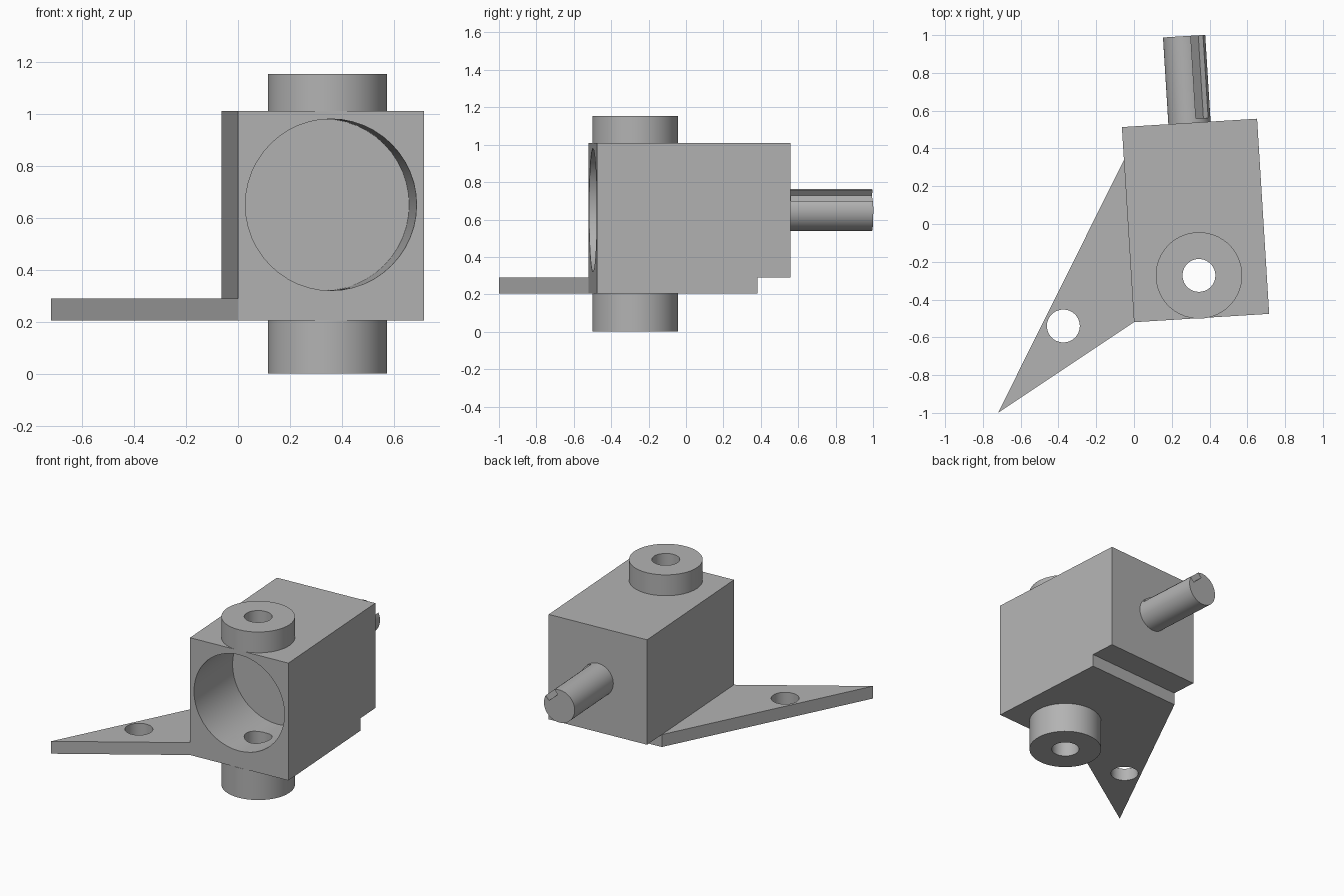
import bpy, bmesh, math
from mathutils import Matrix, Vector

if "Cube" in bpy.data.objects:
    bpy.data.objects.remove(bpy.data.objects["Cube"])

# One flat grey for the whole casting
grey = bpy.data.materials.new("Cast grey")
grey.use_nodes = True
COLOR = (0.45, 0.45, 0.45, 1)
grey.diffuse_color = COLOR
grey.node_tree.nodes["Principled BSDF"].inputs["Base Color"].default_value = COLOR

# Housing frame: origin at the lower front corner, turned slightly about z
FRAME = Matrix.Translation((0, -0.52, 0)) @ Matrix.Rotation(math.radians(3.55), 4, "Z")
WIDTH, DEPTH, STEP = 0.717, 1.035, 0.86
BOTTOM, PLATE_TOP, TOP = 0.205, 0.29, 1.01
MID, BOSS_Y, AXIS_Z = WIDTH / 2, 0.226, 0.65
HOLE_R = 0.087


def finish(name, bm, transform=None):
    bmesh.ops.recalc_face_normals(bm, faces=bm.faces)
    mesh = bpy.data.meshes.new(name)
    bm.to_mesh(mesh)
    bm.free()
    mesh.transform(FRAME @ (transform or Matrix()))
    mesh.materials.append(grey)
    obj = bpy.data.objects.new(name, mesh)
    bpy.context.collection.objects.link(obj)
    return obj


def prism(name, outline, z0, z1):
    bm = bmesh.new()
    face = bm.faces.new([bm.verts.new((x, y, z0)) for x, y in outline])
    ext = bmesh.ops.extrude_face_region(bm, geom=[face])
    verts = [g for g in ext["geom"] if isinstance(g, bmesh.types.BMVert)]
    bmesh.ops.translate(bm, verts=verts, vec=(0, 0, z1 - z0))
    return finish(name, bm)


def cylinder(name, radius, center, start, end, axis="Z"):
    bm = bmesh.new()
    bmesh.ops.create_cone(bm, cap_ends=True, segments=48, radius1=radius,
                          radius2=radius, depth=end - start)
    mid = (start + end) / 2
    if axis == "Z":
        place = Matrix.Translation((center[0], center[1], mid))
    else:
        place = (Matrix.Translation((center[0], mid, center[1]))
                 @ Matrix.Rotation(math.pi / 2, 4, "X"))
    return finish(name, bm, place)


def cut(obj, *cutters):
    for cutter in cutters:
        cutter.hide_render = True
        mod = obj.modifiers.new("cut", "BOOLEAN")
        mod.operation = "DIFFERENCE"
        mod.solver = "EXACT"
        mod.object = cutter
    bpy.context.view_layer.update()
    result = obj.evaluated_get(bpy.context.evaluated_depsgraph_get())
    mesh = bpy.data.meshes.new_from_object(result)
    obj.modifiers.clear()
    obj.data = mesh
    for cutter in cutters:
        bpy.data.objects.remove(cutter)
    return obj


def pin_hole():
    return cylinder("hole_cutter", HOLE_R, (MID, BOSS_Y), -0.2, 1.4)


# Housing block with a blind front bore and a vertical pin hole
block = [(0, 0), (WIDTH, 0), (WIDTH, DEPTH), (0, DEPTH)]
housing = cut(prism("housing", block, PLATE_TOP, TOP),
              cylinder("bore_cutter", 0.33, (MID, AXIS_Z), -0.2, 0.46, "Y"),
              pin_hole())

# Base plate running out to a pointed arm with its own hole
to_local = FRAME.inverted()
tip = to_local @ Vector((-0.72, -1, 0))
arm_hole = to_local @ Vector((-0.374, -0.54, 0))
base = [(0, 0), (WIDTH, 0), (WIDTH, STEP), (0, STEP), tip.xy]
plate = cut(prism("base_plate", base, BOTTOM, PLATE_TOP), pin_hole(),
            cylinder("arm_cutter", HOLE_R, arm_hole.xy, 0, 0.6))

# Upper and lower pivot bosses
bosses = [cut(cylinder(name, 0.229, (MID, BOSS_Y), z0, z1), pin_hole())
          for name, z0, z1 in (("upper_boss", TOP, 1.153), ("lower_boss", 0, BOTTOM))]

# Rear shaft with a keyway on its upper left side
shaft = cylinder("drive_shaft", 0.112, (MID, AXIS_Z), DEPTH, 1.495, "Y")
bm = bmesh.new()
bmesh.ops.create_cube(bm, size=1, matrix=Matrix.Diagonal((0.1, 0.6, 0.086, 1)))
tilt = (Matrix.Translation((MID, 1.355, AXIS_Z))
        @ Matrix.Rotation(math.radians(-49), 4, "Y")
        @ Matrix.Translation((0.115, 0, 0)))
cut(shaft, finish("keyway_cutter", bm, tilt))

# Smooth round walls, crisp edges
parts = [housing, plate, shaft, *bosses]
for obj in bpy.context.view_layer.objects:
    obj.select_set(obj in parts)
bpy.context.view_layer.objects.active = housing
bpy.ops.object.shade_smooth_by_angle(angle=math.radians(30))
